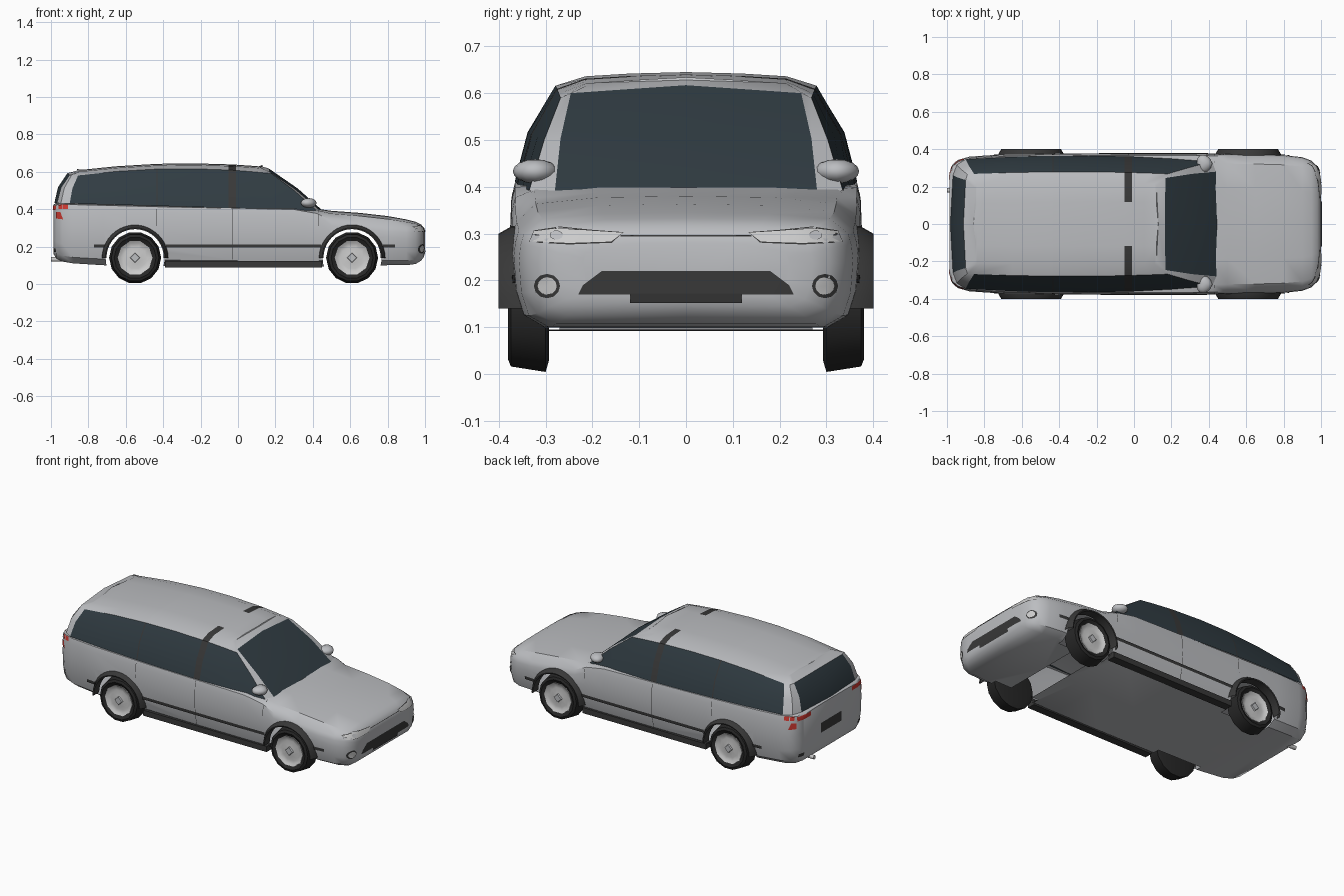
import bpy, bmesh, math
from mathutils import Vector
from mathutils.bvhtree import BVHTree

if "Cube" in bpy.data.objects:
    bpy.data.objects.remove(bpy.data.objects["Cube"])


def material(name, rgb):
    m = bpy.data.materials.new(name)
    m.diffuse_color = (*rgb, 1)
    m.use_nodes = True
    m.node_tree.nodes["Principled BSDF"].inputs["Base Color"].default_value = m.diffuse_color
    return m


GLASS = material("tinted_glass", (0.03, 0.045, 0.055))
DARK = material("dark_trim", (0.04, 0.04, 0.04))
TYRE = material("rubber", (0.02, 0.02, 0.02))
RED = material("red_lens", (0.6, 0.04, 0.03))
CLEAR = material("clear_lens", (0.75, 0.77, 0.78))
PAINT = material("grey_paint", (0.5, 0.51, 0.53))


def finish(name, bm, mat=None, angle=35):
    bmesh.ops.remove_doubles(bm, verts=bm.verts, dist=0.0005)
    bmesh.ops.recalc_face_normals(bm, faces=bm.faces)
    me = bpy.data.meshes.new(name)
    bm.to_mesh(me)
    bm.free()
    ob = bpy.data.objects.new(name, me)
    bpy.context.collection.objects.link(ob)
    if mat:
        me.materials.append(mat)
    bpy.ops.object.select_all(action='DESELECT')
    ob.select_set(True)
    bpy.context.view_layer.objects.active = ob
    bpy.ops.object.shade_smooth_by_angle(angle=math.radians(angle))
    return ob


def box(name, lo, hi, mat=None):
    bm = bmesh.new()
    bmesh.ops.create_cube(bm, size=1)
    for v in bm.verts:
        v.co = [(a + b) / 2 + c * (b - a) for a, b, c in zip(lo, hi, v.co)]
    return finish(name, bm, mat)


def lathe(name, profile, cx, cz, side, segs, mat=None, sweep=2 * math.pi):
    """Turn (radius, y) points about the wheel axis."""
    bm = bmesh.new()
    rings = [[bm.verts.new((cx + r * math.cos(sweep * i / segs), side * y,
                            cz + r * math.sin(sweep * i / segs))) for r, y in profile]
             for i in range(segs + 1)]
    for a, b in zip(rings, rings[1:]):
        for j in range(len(profile) - 1):
            bm.faces.new((a[j], a[j + 1], b[j + 1], b[j]))
    return finish(name, bm, mat)


# Lower body: cross-sections (x, half width, bottom, top, shoulder drop)
STATIONS = [(-.986, .27, .16, .425, .012), (-.972, .315, .135, .433, .01), (-.94, .343, .12, .435, .008),
            (-.88, .36, .11, .432, .008), (-.72, .371, .10, .428, .008), (-.4, .376, .095, .42, .008),
            (0, .377, .092, .412, .008), (.3, .377, .092, .408, .01), (.42, .376, .093, .402, .025),
            (.5, .375, .095, .391, .05), (.65, .373, .098, .38, .055), (.8, .368, .10, .363, .055),
            (.9, .357, .10, .345, .045), (.95, .338, .107, .332, .035), (.98, .308, .125, .317, .03),
            (.994, .27, .145, .298, .025), (1.0, .22, .165, .28, .02)]
bm = bmesh.new()
loops = []
for x, w, zb, zt, d in STATIONS:
    h = zt - zb
    half = [(0, zb), (.82 * w, zb), (.94 * w, zb + .1 * h), (.985 * w, zb + .3 * h), (w, zb + .58 * h),
            (.99 * w, zt - d - .1 * h), (.97 * w, zt - d), (.86 * w, zt - .3 * d), (.5 * w, zt - .05 * d), (0, zt)]
    loop = half + [(-y, z) for y, z in half[-2:0:-1]]
    loops.append([bm.verts.new((x, y, z)) for y, z in loop])
for a, b in zip(loops, loops[1:]):
    for i in range(len(a)):
        j = (i + 1) % len(a)
        bm.faces.new((a[i], a[j], b[j], b[i]))
bm.faces.new(loops[0])
bm.faces.new(loops[-1])
bmesh.ops.recalc_face_normals(bm, faces=bm.faces)
SKIN = BVHTree.FromBMesh(bm)
body = finish("lower_body", bm, PAINT)

# Wheel openings cut through skin and floor, leaving the inside hollow
AXLES, CZ, CUT = (-.55, .61), .14, .158
for cx in AXLES:
    for s in (1, -1):
        bm = bmesh.new()
        bmesh.ops.create_cone(bm, cap_ends=True, segments=32, radius1=CUT, radius2=CUT, depth=.2)
        for v in bm.verts:
            x, y, z = v.co
            v.co = (cx + x, s * .37 + z, CZ + y)
        cutter = finish("wheel_cutter", bm)
        cutter.hide_render = True
        mod = body.modifiers.new("arch", 'BOOLEAN')
        mod.operation, mod.object, mod.solver = 'DIFFERENCE', cutter, 'EXACT'
        bpy.context.view_layer.objects.active = body
        bpy.ops.object.modifier_apply(modifier=mod.name)
        bpy.data.objects.remove(cutter)
bm = bmesh.new()
bm.from_mesh(body.data)
inner = [f for f in bm.faces if any(all(math.hypot(v.co.x - cx, v.co.z - CZ) < CUT + .001 for v in f.verts)
                                    for cx in AXLES)]
bmesh.ops.delete(bm, geom=inner, context='FACES')
bm.to_mesh(body.data)
bm.free()

# Cabin: rings given by front points, side middle (y, z) and rear points
RINGS = [
    ([(.45, 0, .394), (.44, .28, .392), (.42, .335, .392)], (.365, .412),
     [(-.9, .346, .43), (-.968, .26, .432), (-.982, 0, .432)]),
    ([(.32, 0, .51), (.31, .268, .503), (.30, .303, .50)], (.338, .515),
     [(-.885, .315, .512), (-.946, .25, .515), (-.962, 0, .518)]),
    ([(.165, 0, .617), (.168, .246, .60), (.18, .268, .59)], (.279, .616),
     [(-.855, .268, .58), (-.9, .235, .582), (-.912, 0, .592)]),
    ([(.13, 0, .628), (.12, .2, .622), (.11, .215, .62)], (.215, .636),
     [(-.81, .21, .604), (-.845, .19, .602), (-.86, 0, .606)])]


def quad(x, a, b, c):
    """Parabola through three (x, value) pairs."""
    (p, u), (q, v), (r, w) = a, b, c
    return (u * (x - q) * (x - r) / ((p - q) * (p - r)) + v * (x - p) * (x - r) / ((q - p) * (q - r))
            + w * (x - p) * (x - q) / ((r - p) * (r - q)))


grid = []
for front, (ym, zm), rear in RINGS:
    f, r = front[2], rear[0]
    side = [(x, quad(x, (f[0], f[1]), (-.25, ym), (r[0], r[1])), quad(x, (f[0], f[2]), (-.25, zm), (r[0], r[2])))
            for x in (.5 * f[0], -.01, -.05, -.24, -.43, -.437, -.65)]
    c = rear[1]
    corner = ((r[0] + c[0]) / 2 - .013, (r[1] + c[1]) / 2 + .013, (r[2] + c[2]) / 2)
    grid.append(front + side + [r, corner] + rear[1:])
grid.append([(x, y * .55, z + .006) for x, y, z in grid[-1]])
grid.append([(x, 0, z + .003) for x, y, z in grid[-1]])


def panel(name, test, mat=None):
    bm = bmesh.new()
    for s in (1, -1):
        for j in range(len(grid) - 1):
            for i in range(len(grid[0]) - 1):
                if test(j, i):
                    q = [grid[j][i], grid[j][i + 1], grid[j + 1][i + 1], grid[j + 1][i]]
                    bm.faces.new([bm.verts.new((x, s * y, z)) for x, y, z in q[::s]])
    bmesh.ops.remove_doubles(bm, verts=bm.verts, dist=.0005)
    bmesh.ops.dissolve_degenerate(bm, edges=bm.edges, dist=.0005)
    return finish(name, bm, mat)


SIDE = (2, 3, 5, 6, 8, 9)
is_post = lambda j, i: (i == 4 and j < 4) or (i == 7 and j < 2)
panel("windscreen", lambda j, i: j < 2 and i == 0, GLASS)
panel("side_windows", lambda j, i: j < 2 and i in SIDE, GLASS)
panel("rear_window", lambda j, i: j < 2 and i == 12, GLASS)
panel("door_posts", is_post, DARK)
panel("roof_and_pillars", lambda j, i: not is_post(j, i) and not (j < 2 and i in SIDE + (0, 12)), PAINT)


# Thin pieces laid on the body: outline in (y, z) for x views, (x, z) for sides
def overlay(name, outline, axis, sign, mat, lift=.003):
    d = Vector((sign, 0, 0)) if axis == 'x' else Vector((0, sign, 0))
    place = (lambda u, v: Vector((2 * sign, u, v))) if axis == 'x' else (lambda u, v: Vector((u, 2 * sign, v)))
    bm = bmesh.new()
    bm.faces.new([bm.verts.new(place(u, v)) for u, v in outline])
    across = Vector((0, 1, 0)) if axis == 'x' else Vector((1, 0, 0))
    for n, k, step in ((across, 0, .025), (Vector((0, 0, 1)), 1, .02)):
        lo, hi = min(p[k] for p in outline), max(p[k] for p in outline)
        t = lo + step
        while t < hi - .003:
            bmesh.ops.bisect_plane(bm, geom=bm.verts[:] + bm.edges[:] + bm.faces[:], plane_co=n * t, plane_no=n)
            t += step
    missed = []
    for v in bm.verts:
        hit = SKIN.ray_cast(v.co, -d)[0]
        if hit:
            v.co = hit + d * lift
        else:
            missed.append(v)
    bmesh.ops.delete(bm, geom=missed, context='VERTS')
    return finish(name, bm, mat)


def rect(a, b, c, d):
    return [(a, c), (b, c), (b, d), (a, d)]


def oval(u, v, ru, rv, n=12):
    return [(u + ru * math.cos(2 * math.pi * i / n), v + rv * math.sin(2 * math.pi * i / n)) for i in range(n)]


# Nose and tail details
overlay("grille", [(-.23, .17), (.23, .17), (.22, .19), (.18, .22), (-.18, .22), (-.22, .19)], 'x', 1, DARK)
overlay("lower_grille", rect(-.12, .12, .152, .172), 'x', 1, DARK, .004)
overlay("bonnet_gap", rect(-.14, .14, .294, .297), 'x', 1, DARK)
overlay("rear_plate", rect(-.1, .1, .25, .31), 'x', -1, DARK)
for s in (1, -1):
    flip = lambda pts: [(s * u, v) for u, v in pts]
    head = [(.135, .302), (.16, .283), (.25, .28), (.335, .284), (.325, .305), (.27, .312), (.2, .306)]
    overlay("headlight_rim", flip([(u * 1.01 - .003, .296 + (v - .296) * 1.2) for u, v in head]), 'x', 1, DARK, .002)
    overlay("headlight", flip(head), 'x', 1, CLEAR, .004)
    overlay("headlight_bulb", flip(oval(.277, .297, .014, .01)), 'x', 1, PAINT, .007)
    overlay("fog_lamp_rim", flip(oval(.297, .188, .028, .026)), 'x', 1, DARK, .003)
    overlay("fog_lamp", flip(oval(.297, .188, .021, .019)), 'x', 1, CLEAR, .006)
    overlay("tail_lamp", flip(rect(.2, .31, .395, .42)), 'x', -1, RED)
    overlay("tail_reflector", flip(rect(.26, .30, .17, .19)), 'x', -1, DARK)
    overlay("tail_lamp_side", rect(-.975, -.91, .4, .424), 'y', s, RED)
    overlay("lower_tail_lamp", [(-.972, .35), (-.935, .345), (-.95, .385), (-.972, .385)], 'y', s, RED)
    # Side mouldings, door gaps and sill
    for a, b in ((-.77, -.71), (-.385, .445), (.775, .84)):
        overlay("side_moulding", rect(a, b, .194, .212), 'y', s, DARK, .006)
    for x, zb in ((-.03, .13), (-.435, .31), (.43, .31)):
        overlay("door_gap", rect(x - .0015, x + .0015, zb, .4), 'y', s, DARK, .001)
    box("sill", (-.39, s * .34 - .025, .088), (.45, s * .34 + .025, .122), DARK)
    # Door mirror
    bm = bmesh.new()
    bmesh.ops.create_uvsphere(bm, u_segments=12, v_segments=8, radius=1)
    for v in bm.verts:
        v.co = (.378 + v.co.x * .042 - abs(v.co.y) * .01, s * .322 + v.co.y * .048, .433 + v.co.z * .026)
    finish("door_mirror", bm, PAINT, 50)
    # Wheels and flared arches
    for cx in AXLES:
        lathe("tyre", [(.088, .365), (.112, .38), (.127, .374), (.139, .30), (.115, .293), (.0, .30)],
              cx, CZ, s, 14, TYRE)
        lathe("wheel_rim", [(0, .366), (.03, .37), (.06, .362), (.08, .366), (.093, .374), (.09, .36)],
              cx, CZ, s, 10, CLEAR)
        lathe("hub_cap", [(0, .378), (.024, .378), (.028, .366)], cx, CZ, s, 4, PAINT)
        lathe("wheel_arch", [(.153, .345), (.153, .398), (.16, .40), (.176, .372), (.178, .345)],
              cx, CZ, s, 20, DARK, math.pi)

# Tailpipe
bpy.ops.mesh.primitive_cylinder_add(vertices=12, radius=.012, depth=.09, location=(-.955, .18, .132),
                                    rotation=(0, math.pi / 2, 0))
bpy.context.object.name = "tailpipe"
